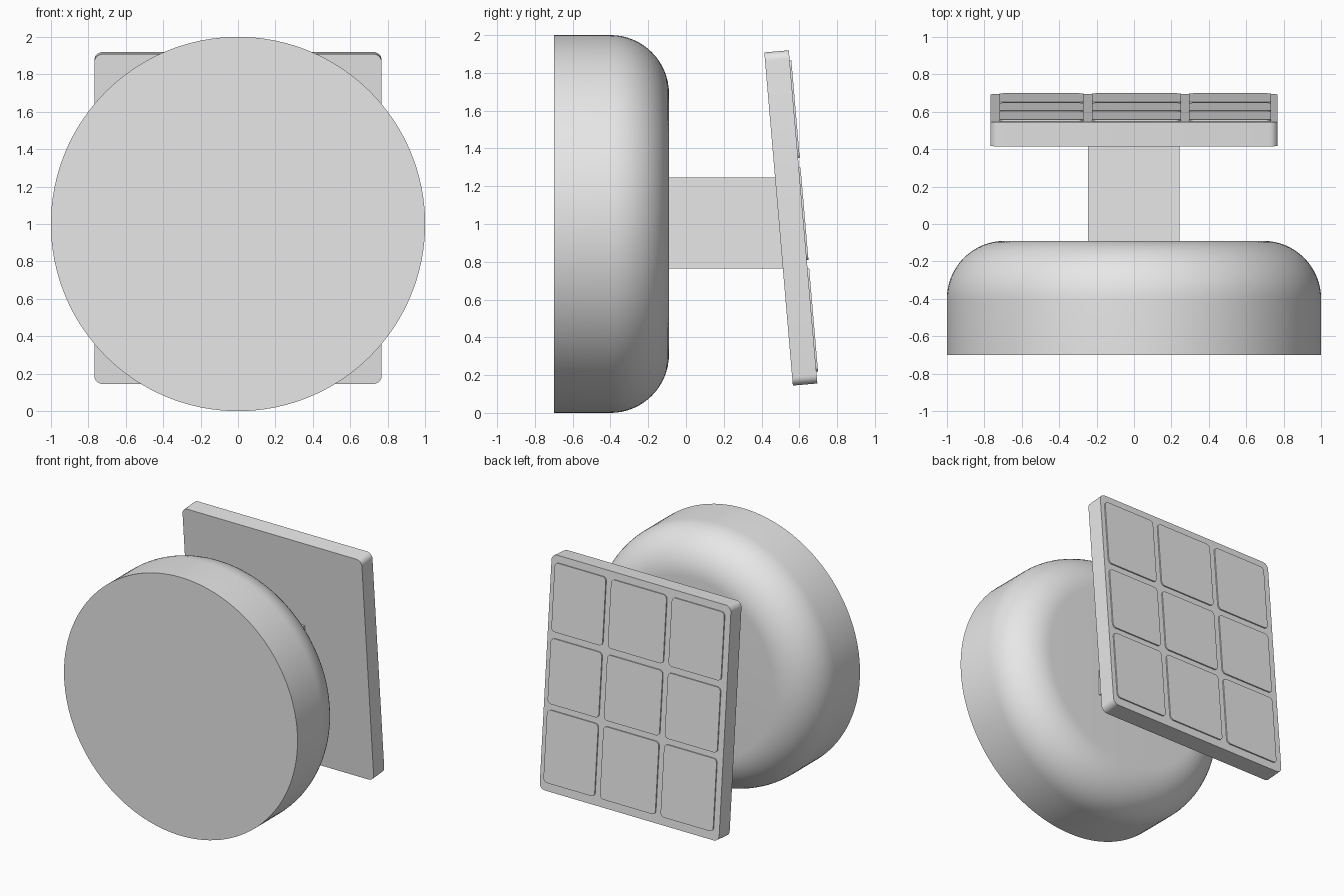
import bpy, bmesh
from math import radians, sin, cos, pi
from mathutils import Matrix

cube = bpy.data.objects.get("Cube")
if cube:
    bpy.data.objects.remove(cube, do_unlink=True)

grey = bpy.data.materials.new("light_grey")
grey.use_nodes = True
grey.diffuse_color = (0.8, 0.8, 0.8, 1)
grey.node_tree.nodes["Principled BSDF"].inputs["Base Color"].default_value = (0.8, 0.8, 0.8, 1)


def finish(name, bm, matrix=Matrix(), smooth=True):
    bmesh.ops.recalc_face_normals(bm, faces=bm.faces[:])
    mesh = bpy.data.meshes.new(name)
    bm.to_mesh(mesh)
    bm.free()
    mesh.materials.append(grey)
    obj = bpy.data.objects.new(name, mesh)
    bpy.context.collection.objects.link(obj)
    obj.matrix_world = matrix
    if smooth:
        bpy.ops.object.select_all(action='DESELECT')
        obj.select_set(True)
        bpy.context.view_layer.objects.active = obj
        bpy.ops.object.shade_smooth_by_angle(angle=radians(30))
    return obj


def slab(name, x0, x1, y0, y1, z0, z1, radius=0, matrix=Matrix()):
    """Box whose edges along y are rounded."""
    bm = bmesh.new()
    bmesh.ops.create_cube(bm, size=1)
    for v in bm.verts:
        v.co.x = x1 if v.co.x > 0 else x0
        v.co.y = y1 if v.co.y > 0 else y0
        v.co.z = z1 if v.co.z > 0 else z0
    if radius:
        edges = [e for e in bm.edges if abs(e.verts[0].co.y - e.verts[1].co.y) > 1e-5]
        bmesh.ops.bevel(bm, geom=edges, offset=radius, segments=6, profile=0.5, affect='EDGES')
    return finish(name, bm, matrix, radius > 0)


# Round head: a lathed profile with a flat front and a rounded back rim
front, back, fillet, steps = -0.70, -0.09, 0.31, 16
profile = [(0, front), (1, front)]
for i in range(steps + 1):
    a = pi / 2 * i / steps
    profile.append((1 - fillet + fillet * cos(a), back - fillet + fillet * sin(a)))
profile.append((0, back))
bm = bmesh.new()
points = [bm.verts.new((r, y, 1)) for r, y in profile]
edges = [bm.edges.new(pair) for pair in zip(points, points[1:])]
bmesh.ops.spin(bm, geom=points + edges, cent=(0, 0, 1), axis=(0, 1, 0),
               angle=2 * pi, steps=128, use_merge=True)
bmesh.ops.remove_doubles(bm, verts=bm.verts[:], dist=1e-4)
finish("round_head", bm)

# Square stem joining the head to the tilted plate
slab("stem", -0.245, 0.243, back - 0.02, 0.53, 0.765, 1.245)

# Tilted mounting plate
tilt = Matrix.Translation((0, 0.555, 1.032)) @ Matrix.Rotation(radians(4.9), 4, 'X')
half = 0.065
slab("back_plate", -0.768, 0.768, -half, half, -0.885, 0.885, 0.045, tilt)

# Grid of raised pads on the back of the plate
columns = {"right": (-0.72, -0.27), "middle": (-0.225, 0.25), "left": (0.295, 0.733)}
rows = {"bottom": (-0.821, -0.274), "centre": (-0.229, 0.263), "top": (0.313, 0.83)}
for row, (z0, z1) in rows.items():
    for column, (x0, x1) in columns.items():
        slab(f"pad_{row}_{column}", x0, x1, half - 0.01, half + 0.009, z0, z1, 0.03, tilt)
